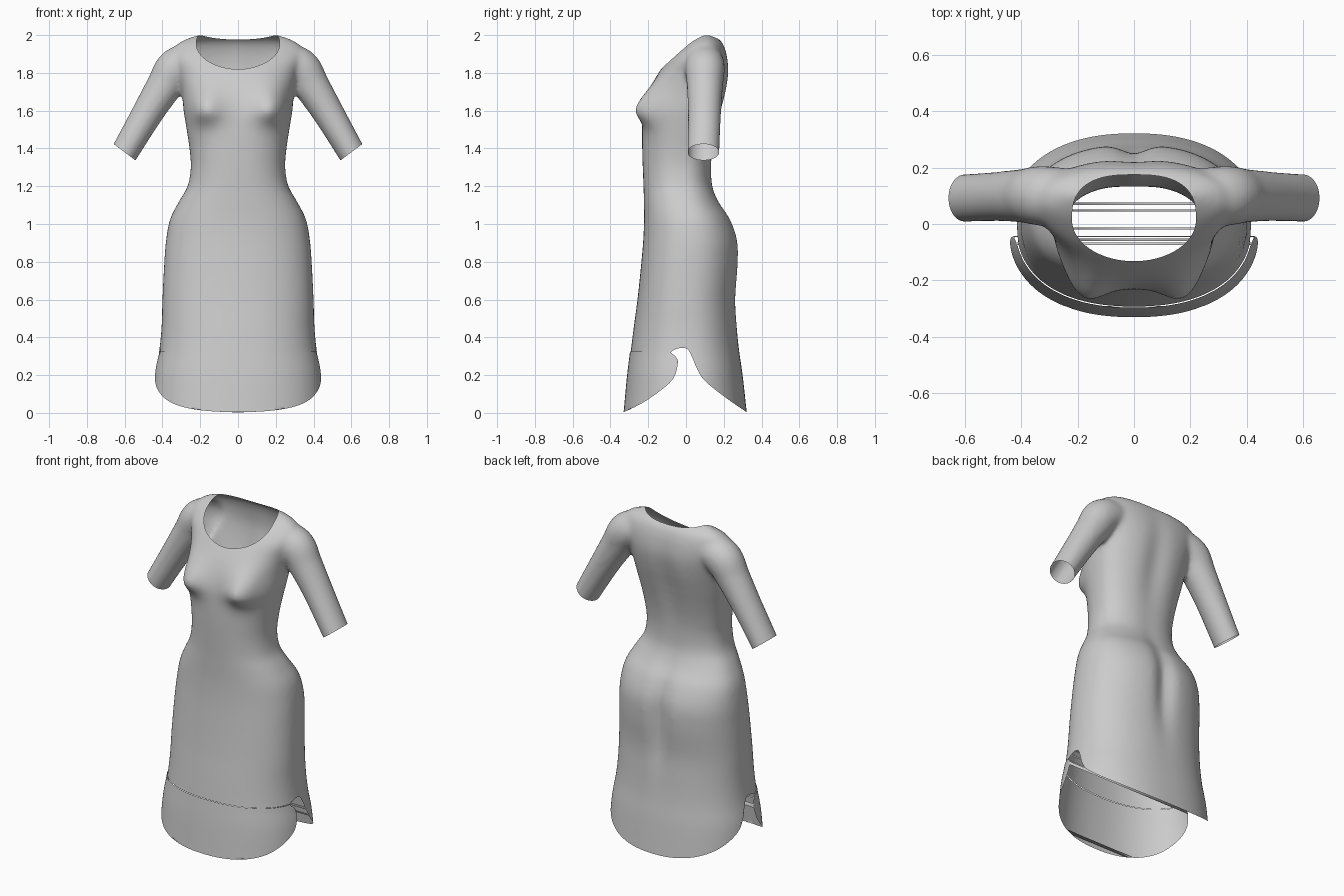
import bpy, bmesh, math
from mathutils import Vector
from mathutils.bvhtree import BVHTree

if "Cube" in bpy.data.objects:
    bpy.data.objects.remove(bpy.data.objects["Cube"])

fabric = bpy.data.materials.new("grey_fabric")
fabric.diffuse_color = (0.6, 0.6, 0.6, 1)
fabric.use_nodes = True
fabric.node_tree.nodes["Principled BSDF"].inputs["Base Color"].default_value = fabric.diffuse_color


def spline(keys, t):
    """Smooth interpolation of rows (t, a, b, ...) at t."""
    i = max(k for k in range(len(keys) - 1) if k == 0 or keys[k][0] <= t)
    p, q = keys[i], keys[i + 1]
    a, b = keys[max(i - 1, 0)], keys[min(i + 2, len(keys) - 1)]
    d = q[0] - p[0]
    u = (t - p[0]) / d
    out = []
    for c in range(1, len(p)):
        m0 = (q[c] - a[c]) / (q[0] - a[0]) * d
        m1 = (b[c] - p[c]) / (b[0] - p[0]) * d
        out.append((2*u**3 - 3*u*u + 1) * p[c] + (u**3 - 2*u*u + u) * m0
                   + (3*u*u - 2*u**3) * q[c] + (u**3 - u*u) * m1)
    return out


def loft(bm, rings):
    """Closed tube through rings of points, capped at both ends."""
    rows = [[bm.verts.new(p) for p in r] for r in rings]
    n = len(rows[0])
    for a, b in zip(rows, rows[1:]):
        for i in range(n):
            bm.faces.new((a[i], a[(i + 1) % n], b[(i + 1) % n], b[i]))
    bm.faces.new(rows[0][::-1])
    bm.faces.new(rows[-1])


def make_object(name, bm):
    me = bpy.data.meshes.new(name)
    bm.to_mesh(me)
    bm.free()
    ob = bpy.data.objects.new(name, me)
    bpy.context.collection.objects.link(ob)
    return ob


def apply_modifier(ob, kind, **props):
    mod = ob.modifiers.new(kind.lower(), kind)
    for k, v in props.items():
        setattr(mod, k, v)
    bpy.context.view_layer.objects.active = ob
    bpy.ops.object.modifier_apply(modifier=mod.name)


def bump(v, c, s):
    return math.exp(-((v - c) / s) ** 2)


# Body sections: height, half width, front y, back y, middle y
SECTIONS = [
    (-0.15, 0.465, -0.345, 0.34, 0.0), (0.0, 0.455, -0.327, 0.322, 0.0),
    (0.2, 0.44, -0.308, 0.30, 0.0), (0.33, 0.417, -0.292, 0.282, 0.0),
    (0.45, 0.405, -0.277, 0.272, 0.0), (0.6, 0.40, -0.257, 0.266, 0.0),
    (0.8, 0.39, -0.236, 0.281, 0.01), (0.92, 0.38, -0.226, 0.276, 0.02),
    (1.03, 0.358, -0.222, 0.235, 0.02), (1.12, 0.312, -0.223, 0.175, 0.0),
    (1.2, 0.267, -0.225, 0.143, -0.02), (1.3, 0.25, -0.229, 0.137, -0.02),
    (1.4, 0.257, -0.232, 0.147, -0.01), (1.5, 0.272, -0.232, 0.168, 0.0),
    (1.6, 0.288, -0.226, 0.193, 0.02), (1.7, 0.298, -0.198, 0.217, 0.05),
    (1.8, 0.32, -0.145, 0.23, 0.07), (1.88, 0.35, -0.085, 0.222, 0.08),
    (1.94, 0.335, -0.02, 0.205, 0.09), (1.975, 0.285, 0.025, 0.182, 0.1),
    (2.0, 0.215, 0.07, 0.14, 0.105)]


def body_ring(z, n=96):
    hw, front, back, mid = spline(SECTIONS, z)
    pts = []
    for i in range(n):
        a = 2 * math.pi * i / n
        c, s = math.cos(a), math.sin(a)
        e = 2 / 2.3
        x = hw * math.copysign(abs(c) ** e, c)
        y = mid + (back - mid if s > 0 else mid - front) * math.copysign(abs(s) ** e, s)
        w = min(1, abs(s) * 1.5)
        if s < 0:  # bust
            y -= w * 0.078 * bump(abs(x), 0.18, 0.09) * bump(z, 1.605, 0.075 if z < 1.605 else 0.12)
        else:  # seat cleft and spine hollow
            y -= w * 0.035 * bump(x, 0, 0.055) * bump(z, 0.82, 0.26)
            y -= w * 0.02 * bump(x, 0, 0.07) * bump(z, 1.62, 0.25)
        pts.append((x, y, z))
    return pts


# Sleeve path: step, x, z, in-plane radius, depth radius, y
SLEEVE = [(0, 0.22, 1.865, 0.10, 0.10, 0.095), (1, 0.325, 1.825, 0.108, 0.106, 0.1),
          (2, 0.39, 1.73, 0.096, 0.096, 0.1), (3, 0.48, 1.585, 0.083, 0.088, 0.098),
          (4, 0.60, 1.38, 0.073, 0.085, 0.092), (5, 0.67, 1.26, 0.07, 0.083, 0.09)]


def sleeve_ring(t, side, n=40):
    x, z, r, ry, y = spline(SLEEVE, t)
    p, q = spline(SLEEVE, max(t - 0.05, 0)), spline(SLEEVE, min(t + 0.05, 5))
    d = Vector((q[0] - p[0], q[1] - p[1])).normalized()
    ring = []
    for i in range(n):
        a = 2 * math.pi * i / n
        k = r * math.cos(a)
        ring.append((side * (x - d.y * k), y + ry * math.sin(a), z + d.x * k))
    return ring


# Blend body and both sleeves into one skin
bm = bmesh.new()
loft(bm, [body_ring(-0.15 + 2.15 * i / 120) for i in range(121)])
for side in (-1, 1):
    loft(bm, [sleeve_ring(i / 6, side) for i in range(31)])
bmesh.ops.recalc_face_normals(bm, faces=bm.faces)
dress = make_object("dress", bm)
apply_modifier(dress, 'REMESH', mode='VOXEL', voxel_size=0.0125)
apply_modifier(dress, 'SMOOTH', factor=0.5, iterations=12)


def cut_open(ob, rings, name):
    """Subtract a lofted cutter and remove the cut walls, leaving an opening."""
    cb = bmesh.new()
    loft(cb, rings)
    bmesh.ops.recalc_face_normals(cb, faces=cb.faces)
    tree = BVHTree.FromBMesh(cb)
    cutter = make_object(name, cb)
    cutter.hide_render = True
    apply_modifier(ob, 'BOOLEAN', operation='DIFFERENCE', solver='EXACT', object=cutter)
    bpy.data.objects.remove(cutter)
    b = bmesh.new()
    b.from_mesh(ob.data)
    walls = [f for f in b.faces if tree.find_nearest(f.calc_center_median())[3] < 2e-5]
    bmesh.ops.delete(b, geom=walls, context='FACES')
    b.to_mesh(ob.data)
    b.free()


# Neck opening
def neck_ring(z, n=72):
    pts = []
    for i in range(n):
        a = 2 * math.pi * i / n
        c, s = math.cos(a), math.sin(a)
        e = 2 / 2.7 if s > 0 else 1
        pts.append((0.22 * math.copysign(abs(c) ** e, c),
                    0.015 + (0.16 if s > 0 else 0.147) * math.copysign(abs(s) ** e, s), z))
    return pts


cut_open(dress, [neck_ring(1.76), neck_ring(2.2)], "neck_cutter")

# Curved hem with side notches, as a (y, z) profile run across x
HEM = [(-0.336, 0.0), (-0.27, 0.03), (-0.2, 0.07), (-0.1, 0.145), (-0.06, 0.195),
       (-0.045, 0.25), (-0.052, 0.295), (-0.078, 0.318), (-0.06, 0.335), (-0.02, 0.345),
       (0.01, 0.335), (0.03, 0.3), (0.06, 0.23), (0.1, 0.17), (0.2, 0.088), (0.326, 0.0)]
keys = [(i, *p) for i, p in enumerate(HEM)]
profile = [spline(keys, i / 4) for i in range(4 * (len(HEM) - 1) + 1)]
profile = [(-0.6, -0.4), (-0.6, 0.0)] + profile + [(0.6, 0.0), (0.6, -0.4)]
cut_open(dress, [[(x, y, z) for y, z in profile] for x in (-0.8, 0.8)], "hem_cutter")

# Sleeve openings, and the seam above the front hem panel
SEAM = 0.325
bm = bmesh.new()
bm.from_mesh(dress.data)


def slice_region(test, co, no, clear):
    faces = [f for f in bm.faces if test(f.calc_center_median())]
    geom = set(faces)
    for f in faces:
        geom.update(f.verts)
        geom.update(f.edges)
    bmesh.ops.bisect_plane(bm, geom=list(geom), dist=1e-5, plane_co=co, plane_no=no,
                           clear_outer=clear)


for side in (-1, 1):
    slice_region(lambda c: c.x * side > 0.45 and 1.1 < c.z < 1.6,
                 (side * 0.60, 0.09, 1.38), (side * 0.6, 0, -0.8), True)
slice_region(lambda c: c.z < 0.45 and c.y < 0, (0, 0, SEAM), (0, 0, 1), False)
bmesh.ops.remove_doubles(bm, verts=bm.verts, dist=2e-4)

# Front hem panel, lying just outside the skirt
panel = bm.copy()
in_panel = lambda f: f.calc_center_median().z < SEAM and f.calc_center_median().y < -0.03
bmesh.ops.delete(bm, geom=[f for f in bm.faces if in_panel(f)], context='FACES')
bmesh.ops.delete(panel, geom=[f for f in panel.faces if not in_panel(f)], context='FACES')
panel.normal_update()
for v in panel.verts:
    v.co += Vector((v.normal.x, v.normal.y, 0)) * 0.004
bm.to_mesh(dress.data)
bm.free()
front_panel = make_object("front_hem_panel", panel)

for ob in (dress, front_panel):
    ob.data.materials.clear()
    ob.data.materials.append(fabric)
    for p in ob.data.polygons:
        p.material_index = 0
        p.use_smooth = True
